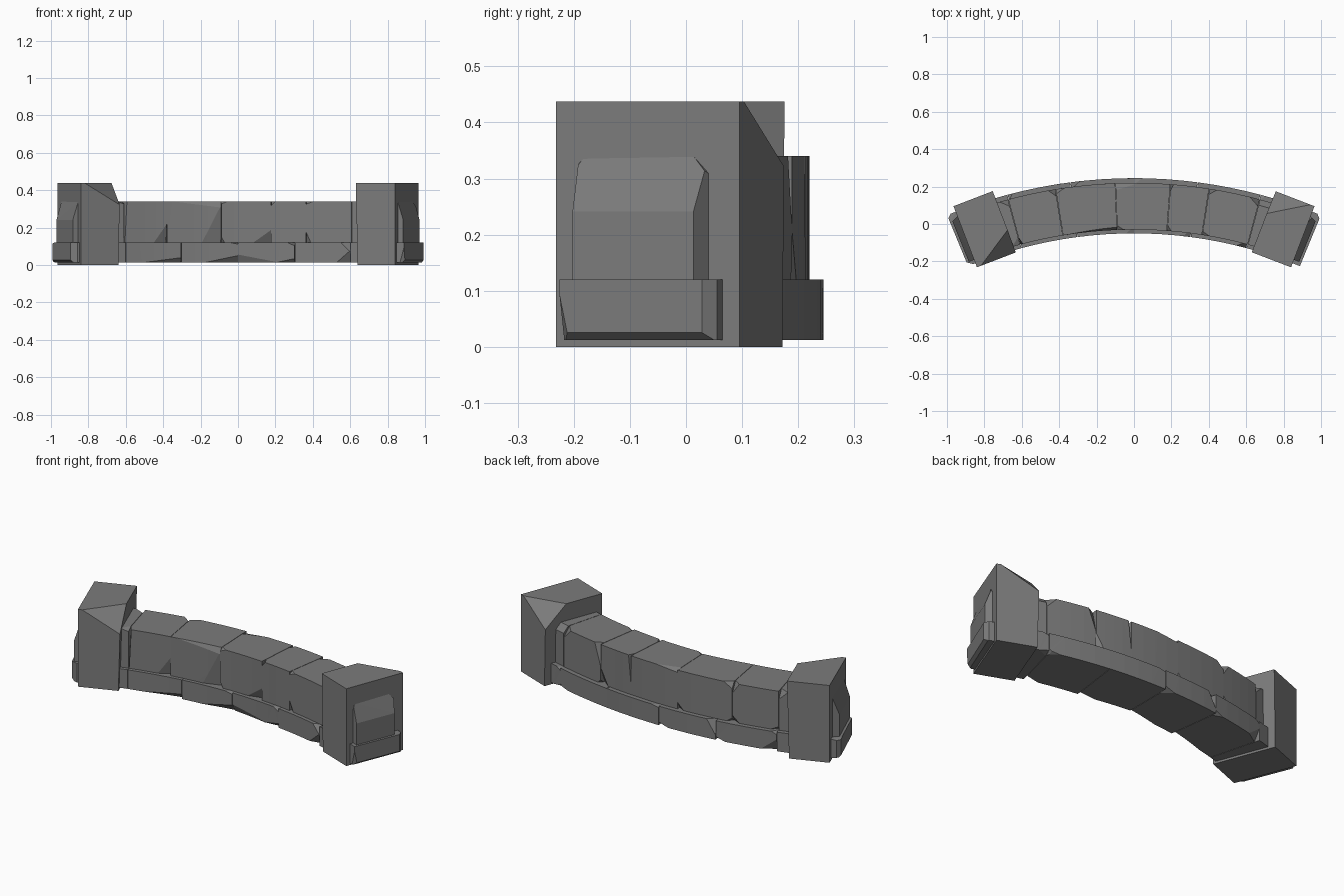
import bpy, bmesh, math, random
from mathutils import Vector

random.seed(4)
cube = bpy.data.objects.get("Cube")
if cube:
    bpy.data.objects.remove(cube, do_unlink=True)

stone = bpy.data.materials.new("grey_stone")
stone.use_nodes = True
COLOUR = (0.2, 0.2, 0.2, 1)
stone.diffuse_color = COLOUR
stone.node_tree.nodes["Principled BSDF"].inputs["Base Color"].default_value = COLOUR

ARC_Y = -2.38      # centre of the wall's curve
END = 22.4         # half angle of the wall
LONG = 1000        # cut length that turns a corner chip into an edge bevel


def chip(bm, corner, size):
    """Slice off one corner of the unit block, with a cut length per axis."""
    normal = Vector([c / s for c, s in zip(corner, size)])
    point = Vector(corner)
    point -= normal / normal.length_squared
    geom = bm.verts[:] + bm.edges[:] + bm.faces[:]
    cut = bmesh.ops.bisect_plane(bm, geom=geom, plane_co=point, plane_no=normal,
                                 clear_outer=True, dist=1e-5)
    rim = [e for e in cut["geom_cut"] if isinstance(e, bmesh.types.BMEdge) and e.is_boundary]
    if rim:
        bmesh.ops.holes_fill(bm, edges=rim)


def block(name, place, chips, slices=()):
    """Chipped block made in a -1..1 cube, then moved by the place function."""
    bm = bmesh.new()
    bmesh.ops.create_cube(bm, size=2)
    for s in slices:
        bmesh.ops.bisect_plane(bm, geom=bm.verts[:] + bm.edges[:] + bm.faces[:],
                               plane_co=(s, 0, 0), plane_no=(1, 0, 0))
    for corner, size in chips:
        chip(bm, corner, size)
    for v in bm.verts:
        v.co = place(v.co)
    bmesh.ops.triangulate(bm, faces=[f for f in bm.faces if len(f.verts) > 4])
    bmesh.ops.recalc_face_normals(bm, faces=bm.faces[:])
    mesh = bpy.data.meshes.new(name)
    bm.to_mesh(mesh)
    bm.free()
    mesh.materials.append(stone)
    ob = bpy.data.objects.new(name, mesh)
    bpy.context.collection.objects.link(ob)


def on_arc(a0, a1, r0, r1, z0, z1):
    def place(p):
        a = math.radians((a0 + a1) / 2 + p.x * (a1 - a0 - 0.05) / 2)
        r = (r0 + r1) / 2 + p.y * (r1 - r0) / 2
        return Vector((r * math.sin(a), r * math.cos(a) + ARC_Y,
                       (z0 + z1) / 2 + p.z * (z1 - z0) / 2))
    return place


def course(name, joints, r0, r1, z0, z1, chips):
    """One row of stones between the given joint angles."""
    for i, (a0, a1) in enumerate(zip(joints, joints[1:])):
        cuts = list(chips.get(i, []))
        # a little random wear on each stone
        for _ in range(2):
            corner = [random.choice((-1, 1)) for _ in range(3)]
            cuts.append((corner, [random.uniform(0.12, 0.35) for _ in range(3)]))
        block(f"{name}_{i + 1}", on_arc(a0, a1, r0, r1, z0, z1), cuts, (-0.5, 0, 0.5))


# Lower course: six even stones, worn along the bottom
lower_chips = {
    0: [((-1, -1, -1), (0.2, 0.15, LONG)), ((-1, 1, 1), (0.12, 0.12, LONG)),
        ((-1, 1, -1), (0.1, LONG, 0.25))],
    1: [((-1, 1, -1), (0.5, 0.2, 1.2)), ((1, -1, -1), (1.4, 0.15, 0.5))],
    2: [((-1, 1, 1), (0.3, 0.25, 1.5)), ((1, -1, -1), (1.2, 0.2, 0.7))],
    3: [((-1, -1, -1), (1.5, 0.15, 0.8)), ((1, -1, -1), (0.7, 0.15, 0.4))],
    4: [((1, -1, -1), (0.5, 0.25, 1.2)), ((1, -1, 1), (0.35, 0.25, 0.9))],
    5: [((1, 1, 1), (0.12, 0.14, LONG)), ((1, 1, -1), (0.1, LONG, 0.25)),
        ((1, -1, -1), (0.15, 0.12, 1.5))],
}
third = END / 3
course("lower_stone", [third * k for k in range(-3, 4)], 2.33, 2.625, 0.012, 0.12, lower_chips)

# Upper course: seven uneven stones
upper_chips = {
    0: [((-1, -1, 1), (0.22, LONG, 0.9)), ((-1, 1, 1), (0.25, 0.14, LONG)),
        ((1, 1, 1), (0.3, 0.3, 0.4))],
    1: [((1, -1, -1), (0.6, 0.2, 0.9)), ((-1, -1, 1), (0.12, 0.3, 2.5)),
        ((1, 1, 1), (0.3, 0.3, 0.5))],
    2: [((1, -1, -1), (0.7, 0.22, 1.8)), ((-1, 1, 1), (0.3, 0.2, 0.3)),
        ((1, -1, 1), (1.8, 0.12, 0.3))],
    3: [((1, -1, -1), (0.7, 0.25, 0.6)), ((-1, 1, 1), (0.9, 0.3, 0.12))],
    4: [((1, 1, -1), (0.5, 0.25, 0.8)), ((-1, 1, 1), (0.15, 0.3, 1.4))],
    5: [((-1, -1, -1), (0.2, 0.15, 0.5)), ((-1, 1, 1), (0.3, 0.25, 1.1)),
        ((1, 1, 1), (0.4, 0.3, 0.5))],
    6: [((1, -1, 1), (0.22, LONG, 0.9)), ((1, 1, 1), (0.25, 0.14, LONG)),
        ((1, 1, 1), (LONG, 0.25, 0.3))],
}
course("upper_stone", [-22.1, -15, -9.3, -2.2, 4.3, 8.9, 15, 22.1],
       2.35, 2.6, 0.12, 0.34, upper_chips)


# End pillars: the same chipped stone, turned half round for the far end
def pillar_place(side):
    a = math.radians(21)
    along = Vector((math.cos(a), -side * math.sin(a), 0))
    across = Vector((side * math.sin(a), math.cos(a), 0))
    centre = Vector((side * 0.795, -0.027, 0.2185))

    def place(p):
        return (centre + along * p.x * side * 0.115 + across * p.y * side * 0.175
                + Vector((0, 0, p.z * 0.2185)))
    return place


pillar_chips = [((-1, 1, 1), (1.8, 0.75, 0.55)),
                ((-1, 1, -1), (0.14, LONG, 3))]
for name, side in (("left_pillar", 1), ("right_pillar", -1)):
    block(name, pillar_place(side), pillar_chips)
